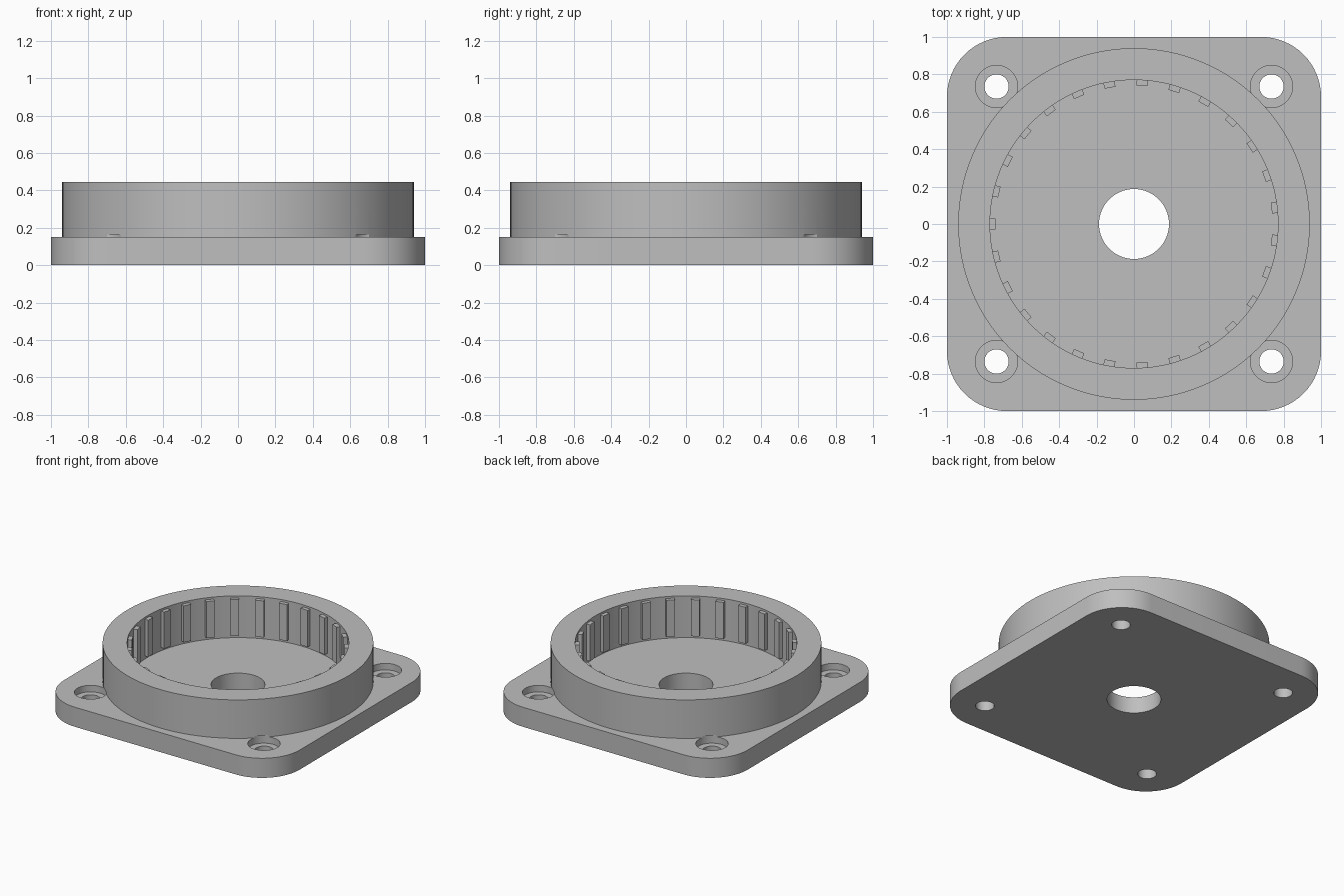
import bpy, bmesh
from math import cos, sin, pi, radians
from mathutils import Matrix, Vector

if "Cube" in bpy.data.objects:
    bpy.data.objects.remove(bpy.data.objects["Cube"], do_unlink=True)

PLATE_TOP, RING_TOP, FLOOR = 0.15, 0.445, 0.125
RING_OUT, RING_IN = 0.94, 0.77
HOLE_POS, RIBS = 0.735, 27

grey = bpy.data.materials.new("plain grey")
grey.use_nodes = True
colour = (0.52, 0.52, 0.52, 1)
grey.diffuse_color = colour
grey.node_tree.nodes["Principled BSDF"].inputs["Base Color"].default_value = colour


def add_object(name, bm):
    bmesh.ops.recalc_face_normals(bm, faces=bm.faces)
    mesh = bpy.data.meshes.new(name)
    bm.to_mesh(mesh)
    bm.free()
    mesh.materials.append(grey)
    obj = bpy.data.objects.new(name, mesh)
    bpy.context.collection.objects.link(obj)
    return obj


def prism(name, outline, z0, z1):
    """Extrude a closed outline from z0 up to z1."""
    bm = bmesh.new()
    face = bm.faces.new([bm.verts.new((x, y, z0)) for x, y in outline])
    top = bmesh.ops.extrude_face_region(bm, geom=[face])["geom"]
    verts = [v for v in top if isinstance(v, bmesh.types.BMVert)]
    bmesh.ops.translate(bm, verts=verts, vec=(0, 0, z1 - z0))
    return add_object(name, bm)


def circle(r, n, cx=0, cy=0):
    return [(cx + r * cos(2 * pi * i / n), cy + r * sin(2 * pi * i / n)) for i in range(n)]


def rounded_square(half, r, steps):
    points = []
    for k, (sx, sy) in enumerate([(1, 1), (-1, 1), (-1, -1), (1, -1)]):
        for i in range(steps + 1):
            a = (k + i / steps) * pi / 2
            points.append((sx * (half - r) + r * cos(a), sy * (half - r) + r * sin(a)))
    return points


def boolean(target, tool, operation):
    """Combine the tool into the target, then discard the tool."""
    mod = target.modifiers.new(operation.lower(), "BOOLEAN")
    mod.operation, mod.solver, mod.object = operation, "EXACT", tool
    bpy.context.view_layer.objects.active = target
    bpy.ops.object.modifier_apply(modifier=mod.name)
    bpy.data.objects.remove(tool, do_unlink=True)


def shade(obj):
    bpy.ops.object.select_all(action="DESELECT")
    obj.select_set(True)
    bpy.context.view_layer.objects.active = obj
    bpy.ops.object.shade_smooth_by_angle(angle=radians(30))


# Rounded mounting plate joined to the round housing wall
body = prism("flange_housing", rounded_square(1, 0.32, 16), 0, PLATE_TOP)
boolean(body, prism("wall", circle(RING_OUT, 128), 0.06, RING_TOP), "UNION")

# Round pocket and central through hole
boolean(body, prism("pocket", circle(RING_IN, 128), FLOOR, 0.6), "DIFFERENCE")
boolean(body, prism("centre_hole", circle(0.187, 64), -0.1, 0.3), "DIFFERENCE")

# Counterbored screw holes in the four corners
for sx in (-1, 1):
    for sy in (-1, 1):
        x, y = sx * HOLE_POS, sy * HOLE_POS
        boolean(body, prism("counterbore", circle(0.113, 48, x, y), 0.1, 0.165), "DIFFERENCE")
        boolean(body, prism("screw_hole", circle(0.065, 40, x, y), -0.1, 0.13), "DIFFERENCE")
shade(body)

# Grip ribs spaced evenly around the inside wall
bm = bmesh.new()
for i in range(RIBS):
    place = (Matrix.Rotation(pi + 2 * pi * i / RIBS, 4, "Z")
             @ Matrix.Translation(Vector((0.757, 0, 0.29)))
             @ Matrix.Diagonal((0.034, 0.06, 0.28, 1)))
    bmesh.ops.create_cube(bm, size=1, matrix=place)
add_object("grip_ribs", bm)
